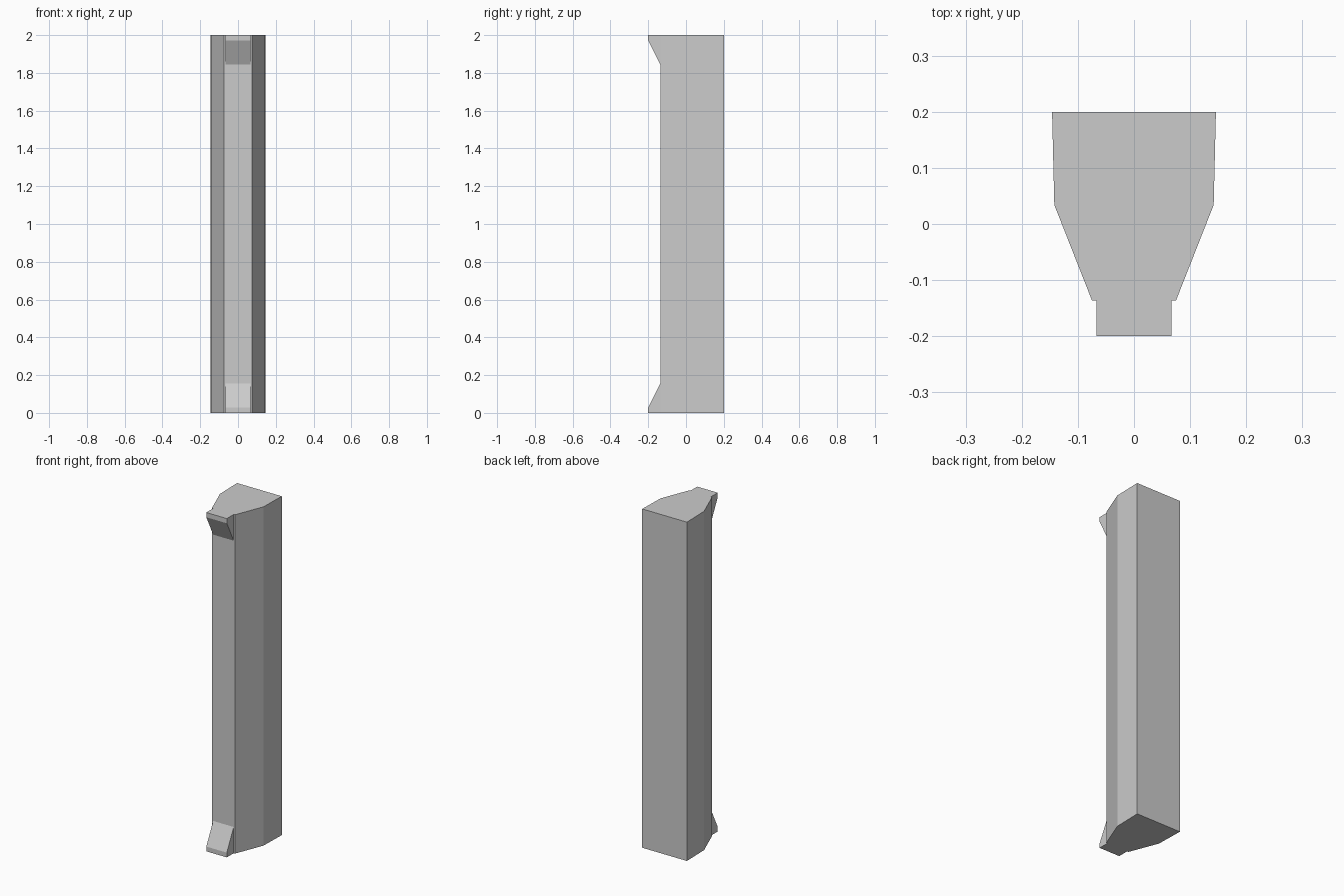
import bpy
import bmesh
from mathutils import Vector

if "Cube" in bpy.data.objects:
    bpy.data.objects.remove(bpy.data.objects["Cube"])


def prism(name, profile, offset):
    """Extrude a flat closed profile along an offset into a solid."""
    bm = bmesh.new()
    face = bm.faces.new([bm.verts.new(p) for p in profile])
    ext = bmesh.ops.extrude_face_region(bm, geom=[face], use_keep_orig=True)
    verts = [g for g in ext["geom"] if isinstance(g, bmesh.types.BMVert)]
    bmesh.ops.translate(bm, verts=verts, vec=Vector(offset))
    bmesh.ops.recalc_face_normals(bm, faces=bm.faces)
    mesh = bpy.data.meshes.new(name)
    bm.to_mesh(mesh)
    bm.free()
    obj = bpy.data.objects.new(name, mesh)
    bpy.context.collection.objects.link(obj)
    return obj


HEIGHT = 2.0
FRONT = -0.136   # front plane of the post
LUG_W = 0.067    # half width of the lugs

# Tapered post: half outline mirrored across x
half = [(0.146, 0.2), (0.142, 0.034), (0.075, FRONT)]
outline = half + [(-x, y) for x, y in reversed(half)]
prism("post", [(x, y, 0) for x, y in outline], (0, 0, HEIGHT))

# Wedge lugs on the front, at the bottom and mirrored at the top
side = [(FRONT, 0), (-0.2, 0), (-0.2, 0.028), (FRONT, 0.155)]
for name, flip in (("bottom_lug", False), ("top_lug", True)):
    pts = [(-LUG_W, y, HEIGHT - z if flip else z) for y, z in side]
    prism(name, pts, (2 * LUG_W, 0, 0))
